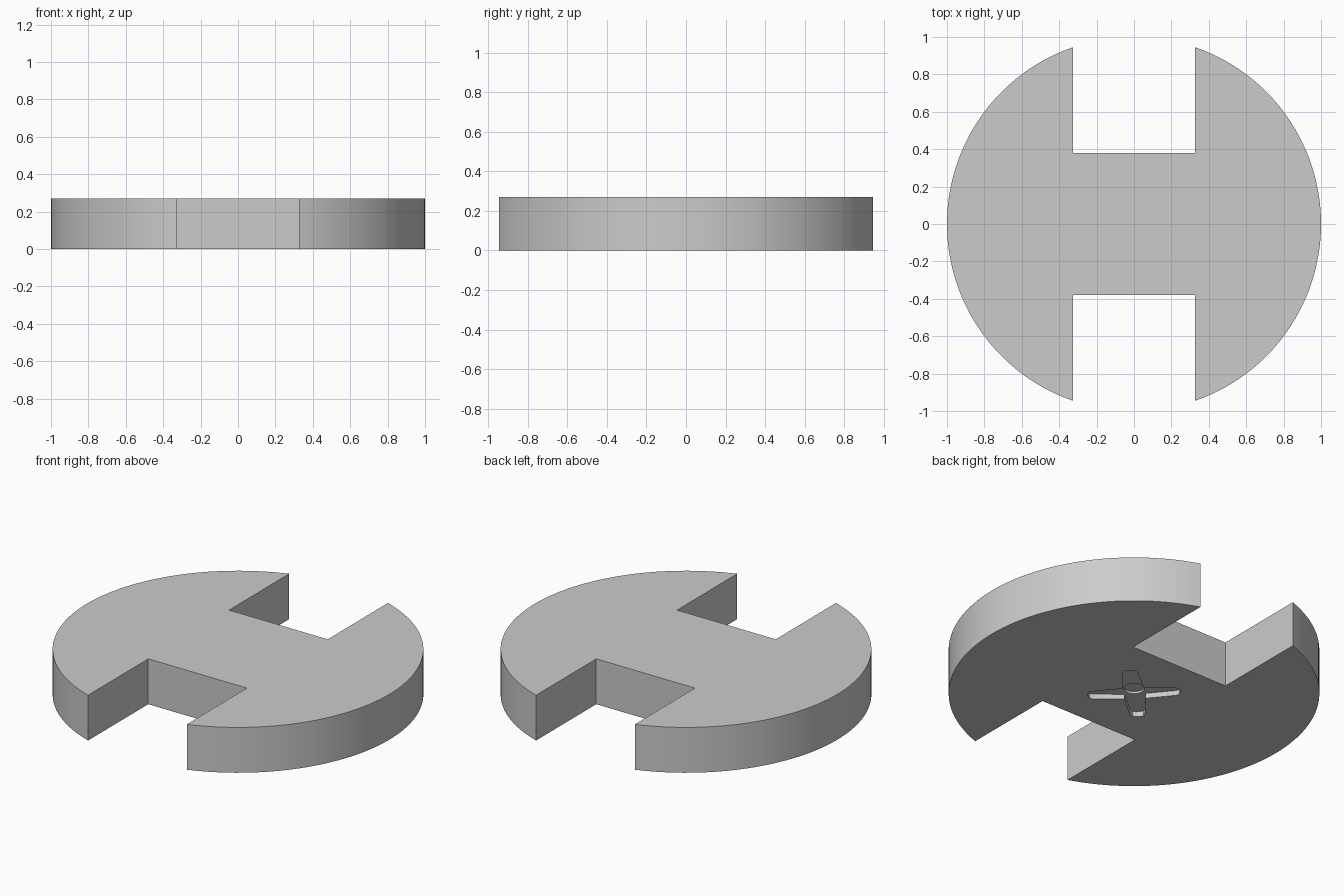
import bpy, bmesh
from math import sin, cos, pi, asin
from mathutils import Matrix, Vector

cube = bpy.data.objects.get("Cube")
if cube:
    bpy.data.objects.remove(cube, do_unlink=True)

RADIUS, HEIGHT = 1.0, 0.27
SLOT_X, SLOT_Y = 0.325, 0.38


def prism(name, outline, z0, z1):
    """Extrude a closed outline straight up from z0 to z1."""
    bm = bmesh.new()
    base = bm.faces.new([bm.verts.new((x, y, z0)) for x, y in outline])
    top = bmesh.ops.extrude_face_region(bm, geom=[base])["geom"]
    bmesh.ops.translate(bm, vec=(0, 0, z1 - z0),
                        verts=[g for g in top if isinstance(g, bmesh.types.BMVert)])
    bmesh.ops.recalc_face_normals(bm, faces=bm.faces)
    mesh = bpy.data.meshes.new(name)
    bm.to_mesh(mesh)
    bm.free()
    obj = bpy.data.objects.new(name, mesh)
    bpy.context.collection.objects.link(obj)
    return obj


def arc(radius, start, end, steps):
    return [(radius * cos(start + (end - start) * i / steps),
             radius * sin(start + (end - start) * i / steps)) for i in range(steps + 1)]


# Plain grey material
grey = bpy.data.materials.new("grey")
grey.use_nodes = True
colour = (0.6, 0.6, 0.6, 1)
grey.diffuse_color = colour
grey.node_tree.nodes["Principled BSDF"].inputs["Base Color"].default_value = colour

# Round plate with a square slot at front and back
limit = pi / 2 - asin(SLOT_X / RADIUS)
right_side = arc(RADIUS, -limit, limit, 56) + [(SLOT_X, SLOT_Y)]
left_side = [(-x, -y) for x, y in right_side]
slotted_disc = prism("slotted_disc",
                     [(SLOT_X, -SLOT_Y)] + right_side[:-1] + [(SLOT_X, SLOT_Y)]
                     + [(-SLOT_X, SLOT_Y)] + left_side[:-1] + [(-SLOT_X, -SLOT_Y)],
                     0, HEIGHT)
slotted_disc.data.materials.append(grey)

# Shallow cross recess underneath: four tapered arms on the diagonals
arm = [(0.057, -0.057), (0.225, -0.04), (0.243, -0.03), (0.25, -0.012),
       (0.25, 0.012), (0.243, 0.03), (0.225, 0.04)]
cross = []
for k in range(4):
    turn = Matrix.Rotation(pi / 4 + k * pi / 2, 2)
    cross += [tuple(turn @ Vector(p)) for p in arm]
cross_cutter = prism("cross_cutter", cross, -0.05, 0.03)

# Slightly deeper round hole in the middle of the cross
hole_cutter = prism("hole_cutter", arc(0.055, 0, 2 * pi, 32)[:-1], -0.05, 0.043)

for cutter in (cross_cutter, hole_cutter):
    cutter.hide_render = True
    cutter.hide_viewport = True
    cut = slotted_disc.modifiers.new(cutter.name, "BOOLEAN")
    cut.operation = "DIFFERENCE"
    cut.solver = "EXACT"
    cut.object = cutter

# Bake the cuts, then smooth only the curved walls
graph = bpy.context.evaluated_depsgraph_get()
baked = bpy.data.meshes.new_from_object(slotted_disc.evaluated_get(graph))
slotted_disc.modifiers.clear()
slotted_disc.data = baked
for cutter in (cross_cutter, hole_cutter):
    bpy.data.objects.remove(cutter, do_unlink=True)

bpy.ops.object.select_all(action="DESELECT")
slotted_disc.select_set(True)
bpy.context.view_layer.objects.active = slotted_disc
bpy.ops.object.shade_smooth_by_angle(angle=pi / 6)
